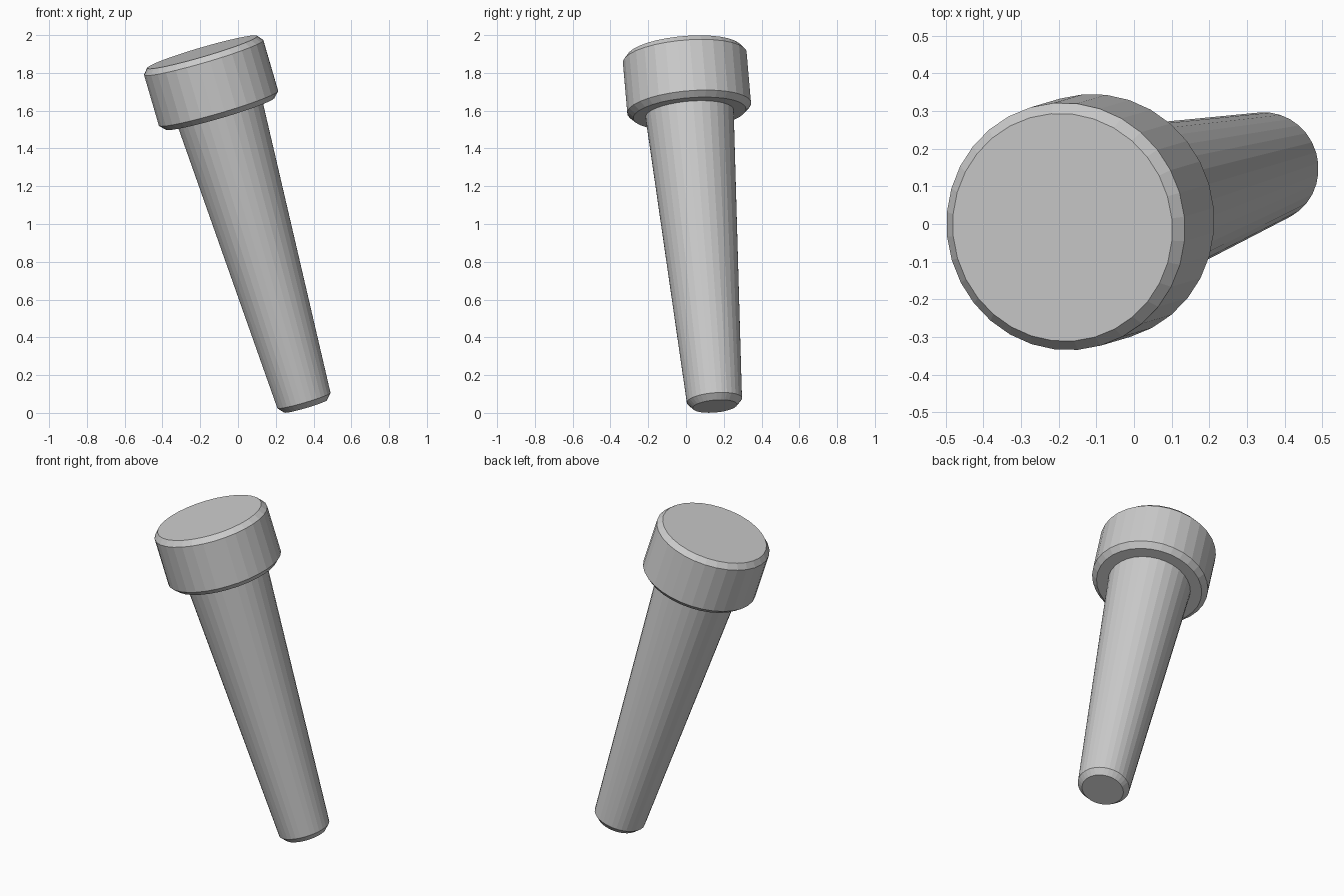
import bpy, bmesh, math
from mathutils import Vector

if "Cube" in bpy.data.objects:
    bpy.data.objects.remove(bpy.data.objects["Cube"])

SIDES = 32
BASE = Vector((0.358, 0.153, 0.035))   # centre of the small end face
TOP = Vector((-0.19, -0.009, 1.91))    # centre of the head's top face
AXIS = TOP - BASE
LENGTH = AXIS.length
TILT = AXIS.to_track_quat('Z', 'Y')


def turned(name, profile):
    """Closed lathed solid from (radius, height) points along the tilted axis."""
    bm = bmesh.new()
    rings = [[bm.verts.new((r * math.cos(2 * math.pi * i / SIDES),
                            r * math.sin(2 * math.pi * i / SIDES), h))
              for i in range(SIDES)] for r, h in profile]
    for a, b in zip(rings, rings[1:]):
        for i in range(SIDES):
            j = (i + 1) % SIDES
            bm.faces.new((a[i], a[j], b[j], b[i]))
    bm.faces.new(rings[0][::-1])
    bm.faces.new(rings[-1])
    mesh = bpy.data.meshes.new(name)
    bm.to_mesh(mesh)
    bm.free()
    obj = bpy.data.objects.new(name, mesh)
    obj.location = BASE
    obj.rotation_mode = 'QUATERNION'
    obj.rotation_quaternion = TILT
    bpy.context.collection.objects.link(obj)
    return obj


# Tapered shaft with a chamfered tip, seated in the head
turned("shaft", [(0.118, 0), (0.147, 0.032), (0.235, 1.62), (0.236, 1.64)])

# Wide head, chamfered on both rims
turned("head", [(0.30, 1.62), (0.33, 1.65), (0.33, LENGTH - 0.03), (0.304, LENGTH)])
